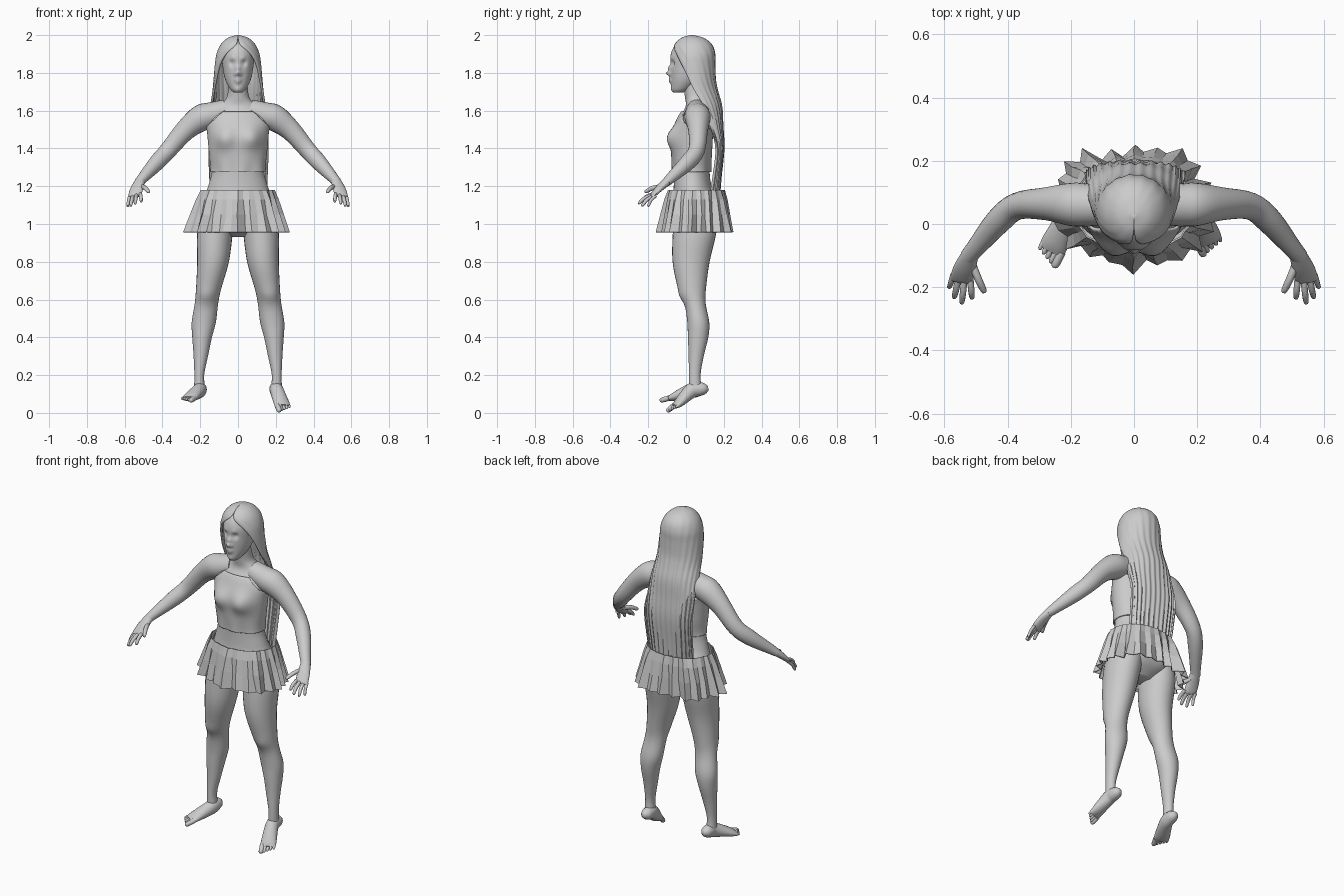
import bpy, bmesh, math, random
from mathutils import Vector

random.seed(4)
if "Cube" in bpy.data.objects:
    bpy.data.objects.remove(bpy.data.objects["Cube"])

clay = bpy.data.materials.new("light grey")
clay.use_nodes = True
clay.diffuse_color = (0.6, 0.6, 0.6, 1)
clay.node_tree.nodes["Principled BSDF"].inputs["Base Color"].default_value = clay.diffuse_color


def finish(name, bm, smooth=True, thickness=0):
    """Turn a bmesh into a named, shaded object."""
    bmesh.ops.recalc_face_normals(bm, faces=bm.faces)
    mesh = bpy.data.meshes.new(name)
    bm.to_mesh(mesh)
    bm.free()
    mesh.materials.append(clay)
    obj = bpy.data.objects.new(name, mesh)
    bpy.context.collection.objects.link(obj)
    if smooth:
        bpy.ops.object.select_all(action='DESELECT')
        obj.select_set(True)
        bpy.context.view_layer.objects.active = obj
        bpy.ops.object.shade_smooth_by_angle(angle=math.radians(50))
    if thickness:
        shell = obj.modifiers.new("thickness", 'SOLIDIFY')
        shell.thickness = thickness
    return obj


def spline(rows, steps):
    """Smoothly interpolate rows of numbers, passing through each one."""
    out = []
    for i in range(len(rows) - 1):
        p0, p1 = rows[max(i - 1, 0)], rows[i]
        p2, p3 = rows[i + 1], rows[min(i + 2, len(rows) - 1)]
        for k in range(steps):
            t = k / steps
            out.append([b + 0.5 * t * (c - a + t * (2*a - 5*b + 4*c - d + t * (3*(b - c) + d - a)))
                        for a, b, c, d in zip(p0, p1, p2, p3)])
    out.append(list(rows[-1]))
    return out


def skin(bm, rings, closed=True):
    """Bridge consecutive rings of vertices with quads."""
    for low, high in zip(rings, rings[1:]):
        count = len(low)
        for j in range(count if closed else count - 1):
            k = (j + 1) % count
            bm.faces.new((low[j], low[k], high[k], high[j]))


def loft(name, rows, sides=20, steps=4, level=False, bumps=()):
    """Elliptical tube through rows of x, y, z, half width, half depth."""
    bm = bmesh.new()
    rows = spline(rows, steps)
    centres = [Vector(r[:3]) for r in rows]
    rings = []
    for i, row in enumerate(rows):
        side, up = Vector((1, 0, 0)), Vector((0, 1, 0))
        if not level:
            along = centres[min(i + 1, len(rows) - 1)] - centres[max(i - 1, 0)]
            side = along.cross(Vector((0, 0, 1))).normalized()
            up = side.cross(along).normalized()
        angles = [math.tau * j / sides for j in range(sides)]
        rings.append([bm.verts.new(centres[i] + side * row[3] * math.cos(a) + up * row[4] * math.sin(a))
                      for a in angles])
    skin(bm, rings)
    bm.faces.new(rings[0])
    bm.faces.new(rings[-1])
    # soft local swellings and hollows: centre, radius, push along y
    for centre, radius, push in bumps:
        for v in bm.verts:
            v.co.y += push * math.exp(-((v.co - Vector(centre)).length / radius) ** 2)
    return finish(name, bm)


def pair(*bumps):
    """Mirror bumps across the middle."""
    return [((s * c[0], c[1], c[2]), r, p) for c, r, p in bumps for s in (1, -1)]


def flip(rows, s):
    return [(s * r[0], *r[1:]) for r in rows]


# Torso and neck
body = loft("torso", [
    (0, .05, .93, .06, .05), (0, .05, .98, .15, .11), (0, .055, 1.06, .19, .125),
    (0, .045, 1.14, .178, .115), (0, .035, 1.2, .158, .1), (0, .03, 1.28, .138, .095),
    (0, .03, 1.38, .146, .1), (0, .035, 1.48, .155, .1), (0, .05, 1.56, .16, .088),
    (0, .062, 1.62, .11, .065), (0, .05, 1.67, .06, .055), (0, .03, 1.76, .05, .05)],
    sides=56, steps=6, level=True,
    bumps=pair(((.075, -.07, 1.455), .055, -.038), ((.085, .17, 1.04), .07, .02)))

# Sleeveless top, cut out of the torso surface
top = bmesh.new()
top.from_mesh(body.data)
cuts = [((0, 0, 1.275), (0, 0, -1)), ((0, 0, 1.59), (0, 0, 1)), ((0, .03, 1.57), (0, .6, .8)),
        ((.08, 0, 1.59), (.68, 0, .73)), ((-.08, 0, 1.59), (-.68, 0, .73))]
for point, normal in cuts:
    bmesh.ops.bisect_plane(top, geom=top.verts[:] + top.edges[:] + top.faces[:],
                           plane_co=point, plane_no=normal, clear_outer=True)
top.normal_update()
for v in top.verts:
    v.co += v.normal * (0.008 + 0.004 * math.sin(v.co.x * 70) * max(0, 1.36 - v.co.z) / 0.09)
finish("sleeveless_top", top, thickness=0.008)

# Head with modelled face
loft("head", [
    (0, -.04, 1.695, .02, .022), (0, -.024, 1.715, .042, .05), (0, .003, 1.765, .068, .082),
    (0, .018, 1.83, .081, .1), (0, .025, 1.9, .085, .105), (0, .035, 1.95, .07, .09),
    (0, .035, 1.985, .03, .045)],
    sides=96, steps=9, level=True,
    bumps=[((0, -.085, 1.797), .014, -.028), ((0, -.082, 1.825), .014, -.013),
           ((0, -.078, 1.769), .012, -.01), ((0, -.078, 1.752), .012, -.009),
           ((0, -.07, 1.71), .02, -.006)]
    + pair(((.031, -.075, 1.852), .016, .015), ((.031, -.07, 1.852), .009, -.008),
           ((.03, -.08, 1.876), .014, -.005), ((.014, -.08, 1.793), .008, -.008),
           ((.013, -.078, 1.761), .01, -.004)))

# Long straight hair: z, centre y, half width, half depth, opening angle
hair = bmesh.new()
locks = spline([
    (2.0, .03, .008, .008, 3.14), (1.985, .035, .055, .06, 3.12), (1.95, .038, .092, .1, 3.0),
    (1.9, .04, .114, .115, 2.5), (1.84, .04, .123, .115, 2.15), (1.76, .05, .13, .108, 1.9),
    (1.7, .06, .136, .11, 1.7), (1.62, .09, .147, .1, 1.55), (1.52, .13, .153, .065, 1.5),
    (1.4, .165, .152, .035, 1.5), (1.25, .15, .146, .035, 1.5), (1.13, .13, .14, .045, 1.5)], 5)
strands = 64
rings = []
for i, (z, cy, w, d, opening) in enumerate(locks):
    ring = []
    for j in range(strands + 1):
        t = opening * (2 * j / strands - 1)
        ridge = 0.005 * math.sin(j * 1.3) * i / len(locks)
        tip = 0.03 * math.sin(j * 0.8) * (i == len(locks) - 1)
        ring.append(hair.verts.new((w * math.sin(t), cy + d * math.cos(t) + ridge, z + tip)))
    rings.append(ring)
skin(hair, rings, closed=False)
hair.faces.new(rings[0])
finish("long_hair", hair, thickness=0.012)

# Pleated skirt with crisp irregular folds
skirt = bmesh.new()
pleats = 44
jitter = [random.uniform(-.02, .02) + (.016 if j % 2 else -.016) for j in range(pleats)]
rings = []
for z, rx, ry, fold in [(1.18, .195, .148, .15), (1.13, .213, .16, .4), (1.05, .236, .172, .7), (.957, .264, .187, 1)]:
    ring = []
    for j in range(pleats):
        a = math.tau * (j + random.uniform(-.2, .2) * fold) / pleats
        grow = jitter[j] * fold
        ring.append(skirt.verts.new(((rx + grow) * math.cos(a), .057 + (ry + grow) * math.sin(a), z)))
    rings.append(ring)
skin(skirt, rings)
finish("pleated_skirt", skirt, smooth=False, thickness=0.005)

# Limbs, mirrored
leg = [(.105, .055, 1.06, .09, .115), (.122, .045, .95, .094, .115), (.132, .027, .8, .084, .098),
       (.155, .032, .66, .067, .074), (.167, .048, .58, .062, .056), (.181, .065, .48, .064, .058),
       (.19, .064, .4, .052, .054), (.197, .054, .3, .038, .04), (.205, .046, .2, .026, .031),
       (.203, .05, .12, .03, .034)]
arm = [(.06, .06, 1.6, .06, .06), (.15, .06, 1.575, .068, .068), (.2, .062, 1.558, .068, .07),
       (.28, .064, 1.495, .052, .055), (.37, .056, 1.39, .043, .046), (.43, .008, 1.325, .041, .043),
       (.5, -.075, 1.248, .03, .029), (.525, -.105, 1.22, .027, .023)]
palm = [(.518, -.097, 1.228, .027, .024), (.535, -.14, 1.19, .035, .018), (.546, -.175, 1.153, .036, .012),
        (.548, -.183, 1.145, .03, .006)]
# finger base, finger tip, radius
fingers = {
    "thumb": ((.512, -.125, 1.2), (.472, -.218, 1.17), .012),
    "index_finger": ((.517, -.178, 1.158), (.512, -.237, 1.118), .010),
    "middle_finger": ((.537, -.178, 1.153), (.545, -.253, 1.108), .010),
    "ring_finger": ((.556, -.172, 1.148), (.569, -.235, 1.095), .010),
    "little_finger": ((.572, -.16, 1.15), (.585, -.202, 1.093), .009)}
# the two feet point slightly differently
toe_line = {1: Vector((.238, -.058, .034)), -1: Vector((.262, -.085, .075))}

for s, label in ((1, "left"), (-1, "right")):
    loft(label + "_leg", flip(leg, s), sides=28, level=True,
         bumps=[((s * .17, -.01, .62), .04, -.012)])
    loft(label + "_arm", flip(arm, s), sides=24)
    loft(label + "_palm", flip(palm, s), sides=16)
    for finger, (base, tip, r) in fingers.items():
        base, tip = Vector(base), Vector(tip)
        middle = base.lerp(tip, .5) + Vector((0, -.004, .006))
        loft(label + "_" + finger, flip([(*base, r, r), (*middle, r, r), (*base.lerp(tip, .92), r * .8, r * .8),
                                         (*tip, r * .3, r * .3)], s), sides=10, steps=3)

    # Foot, sloping down to the toes
    end = toe_line[s]
    heel = Vector((.205, .03, .118))
    ball = heel.lerp(end, .72)
    loft(label + "_foot", flip([
        (.2, .118, .13, .012, .012), (.2, .1, .128, .028, .028), (.2, .075, .126, .034, .036),
        (*heel, .036, .04), (*ball, .043, .025), (*end, .042, .013)], s), sides=20)
    forward = (end - heel).normalized()
    across = Vector((-forward.y, forward.x, 0)).normalized()
    for n in range(5):
        r = .014 if n == 0 else .0095 - .0005 * n
        base = end + across * (-.031 + .0165 * n) - forward * (.012 + .004 * n)
        tip = base + forward * (.058 - .004 * n) + Vector((0, 0, .004))
        loft(f"{label}_toe_{n + 1}", flip([(*base, r, r), (*base.lerp(tip, .6), r, r), (*base.lerp(tip, .9), r * .8, r * .8),
                                           (*tip, r * .3, r * .3)], s), sides=10, steps=3)
